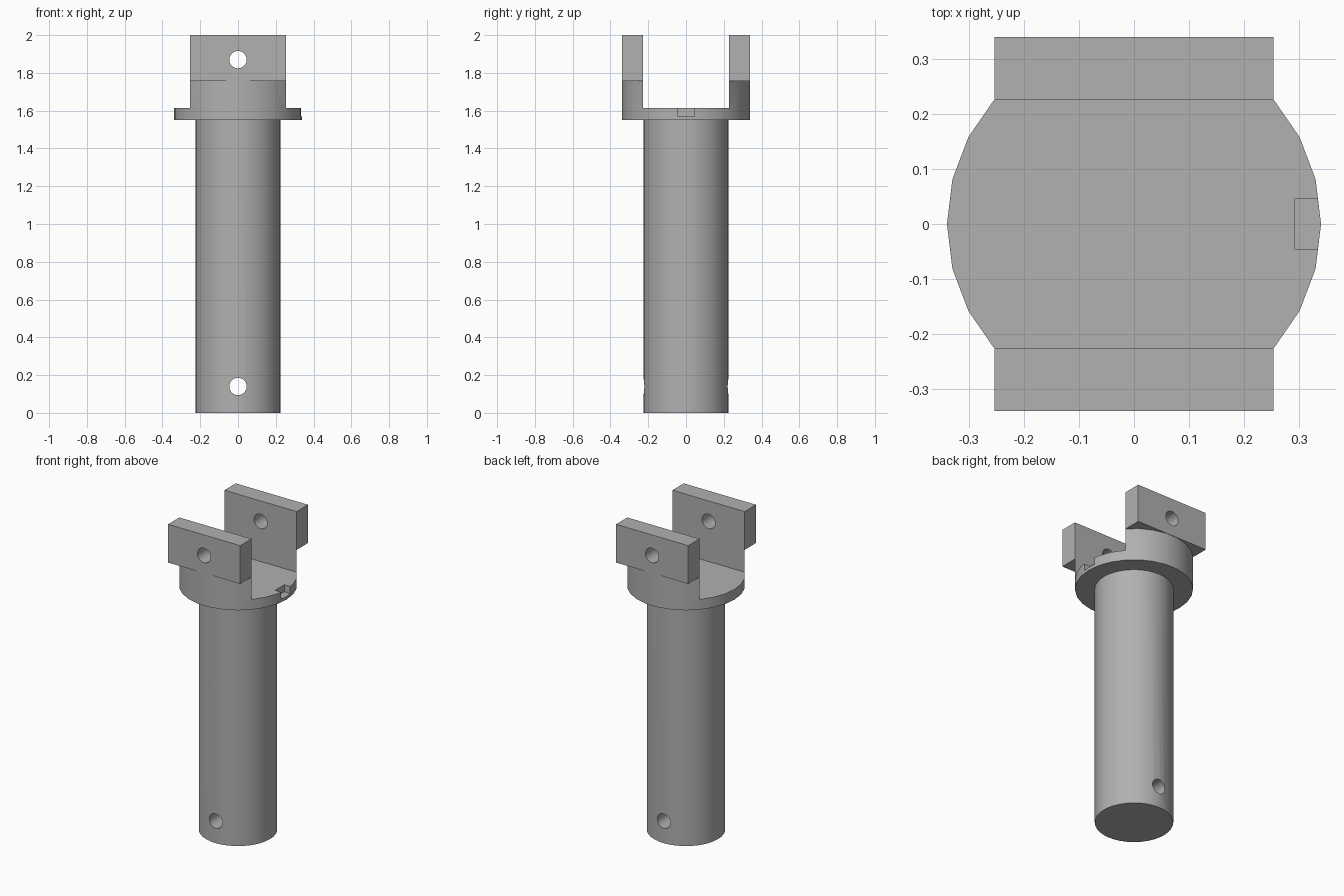
import bpy
from math import radians, pi

cube = bpy.data.objects.get("Cube")
if cube:
    bpy.data.objects.remove(cube, do_unlink=True)

steel = bpy.data.materials.new("grey_steel")
steel.use_nodes = True
colour = (0.44, 0.44, 0.44, 1)
steel.diffuse_color = colour
steel.node_tree.nodes["Principled BSDF"].inputs["Base Color"].default_value = colour

COLLAR_R, SLOT_Y, PLATE_X = 0.34, 0.2265, 0.2535
COLLAR_Z, FLOOR_Z, ARM_Z, TOP_Z = 1.55, 1.615, 1.757, 2.0


def finish(ob, name):
    ob.name = ob.data.name = name
    ob.data.materials.clear()
    ob.data.materials.append(steel)
    return ob


def box(name, x, y, z):
    """Box from (min, max) ranges."""
    bpy.ops.mesh.primitive_cube_add(size=1, location=[sum(r) / 2 for r in (x, y, z)])
    ob = bpy.context.object
    ob.scale = [r[1] - r[0] for r in (x, y, z)]
    bpy.ops.object.transform_apply(location=True, rotation=True, scale=True)
    return finish(ob, name)


def cylinder(name, radius, z, sides):
    bpy.ops.mesh.primitive_cylinder_add(vertices=sides, radius=radius, depth=z[1] - z[0],
                                        location=(0, 0, sum(z) / 2), rotation=(0, 0, pi / 2))
    bpy.ops.object.transform_apply(location=True, rotation=True, scale=True)
    return finish(bpy.context.object, name)


def bore(z):
    """Cutter for a hole running front to back."""
    bpy.ops.mesh.primitive_cylinder_add(vertices=24, radius=0.046, depth=1,
                                        location=(0, 0, z), rotation=(pi / 2, 0, 0))
    return finish(bpy.context.object, "bore_cutter")


def cut(ob, cutter):
    mod = ob.modifiers.new("cut", "BOOLEAN")
    mod.operation, mod.solver, mod.object = "DIFFERENCE", "EXACT", cutter
    bpy.context.view_layer.objects.active = ob
    bpy.ops.object.modifier_apply(modifier=mod.name)
    bpy.data.objects.remove(cutter, do_unlink=True)


def smooth(ob):
    bpy.ops.object.select_all(action="DESELECT")
    ob.select_set(True)
    bpy.context.view_layer.objects.active = ob
    bpy.ops.object.shade_smooth_by_angle(angle=radians(30))


# Long pin with a cross hole near its foot
pin = cylinder("pin_shaft", 0.226, (0, COLLAR_Z), 36)
cut(pin, bore(0.14))
smooth(pin)

# Round collar, slotted to leave a curved cheek at front and back
collar = cylinder("collar", COLLAR_R, (COLLAR_Z, ARM_Z), 26)
cut(collar, box("slot_cutter", (-1, 1), (-SLOT_Y, SLOT_Y), (FLOOR_Z, 2.2)))

# Small locating notch in the left rim
cut(collar, box("notch_cutter", (0.293, 0.5), (-0.046, 0.046), (1.57, 1.7)))
smooth(collar)

# Flat clevis plates with a shared cross hole
for name, side in (("front_plate", -1), ("back_plate", 1)):
    y = sorted((side * SLOT_Y, side * COLLAR_R))
    plate = box(name, (-PLATE_X, PLATE_X), y, (ARM_Z, TOP_Z))
    cut(plate, bore(1.87))
    smooth(plate)
